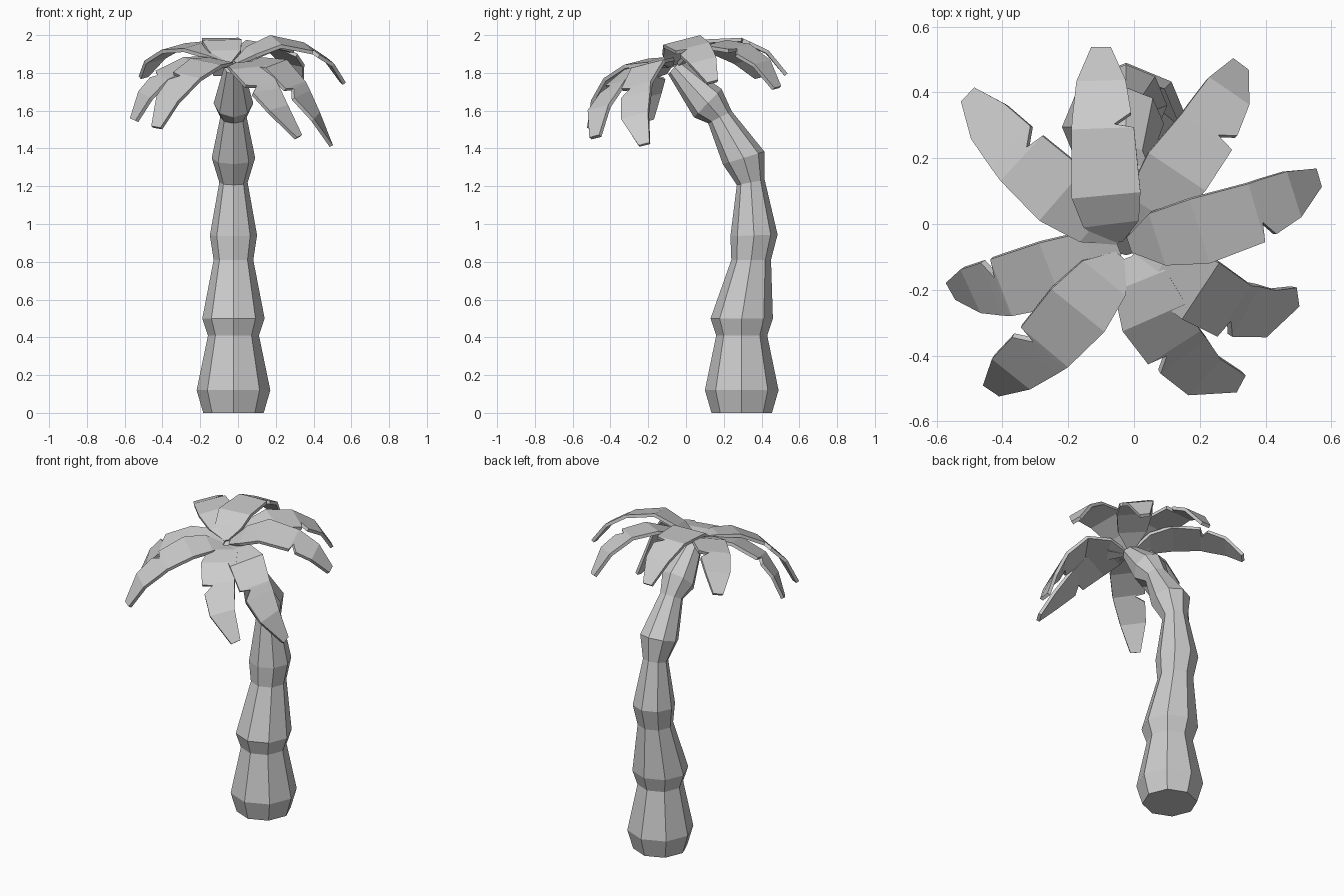
import bpy, bmesh
from math import sin, cos, pi, radians
from mathutils import Vector

if "Cube" in bpy.data.objects:
    bpy.data.objects.remove(bpy.data.objects["Cube"])


def add_object(name, bm):
    bmesh.ops.recalc_face_normals(bm, faces=bm.faces)
    mesh = bpy.data.meshes.new(name)
    bm.to_mesh(mesh)
    bm.free()
    obj = bpy.data.objects.new(name, mesh)
    bpy.context.collection.objects.link(obj)
    return obj


# Trunk: eight-sided rings along a leaning path (y, z, radius, tilt in degrees)
rings = [(.295, 0, .16, 0), (.295, .12, .195, 0), (.295, .41, .135, 0), (.295, .50, .165, 0),
         (.345, .81, .105, 0), (.36, .94, .125, 2), (.343, 1.22, .075, 10), (.305, 1.35, .115, 17),
         (.18, 1.565, .07, 27), (.115, 1.64, .105, 46), (-.06, 1.83, .05, 46)]
bm = bmesh.new()
loops = []
for y, z, r, tilt in rings:
    t = radians(tilt)
    loops.append([bm.verts.new((-.024 + r * cos(a), y + r * sin(a) * cos(t), z + r * sin(a) * sin(t)))
                  for a in (k * pi / 4 for k in range(8))])
for a, b in zip(loops, loops[1:]):
    for k in range(8):
        j = (k + 1) % 8
        bm.faces.new((a[k], a[j], b[j], b[k]))
bm.faces.new(loops[0])
bm.faces.new(loops[-1])
add_object("trunk", bm)

# Leaf outline: position along the midline, left half width, right half width (with a notch)
outline = [(0, .025, .025), (.4, .085, .085), (1, .105, .105), (2, .095, .095),
           (2.06, .094, .035), (2.3, .09, .088), (3, .075, .075), (4, .03, .03)]
crown_axis = Vector((0, -.25, .97)).normalized()


def leaf(name, *path):
    pts = [Vector(p) for p in path]
    # smoothed tangents at the midline points
    tans = [(pts[min(i + 1, 4)] - pts[max(i - 1, 0)]).normalized() for i in range(5)]
    bm = bmesh.new()
    rows = []
    for t, left, right in outline:
        i = min(int(t), 3)
        f = t - i
        p = pts[i].lerp(pts[i + 1], f)
        if 0 < t < 1:
            p.z += .015
        side = crown_axis.cross(tans[i].lerp(tans[i + 1], f)).normalized()
        rows.append((bm.verts.new(p + side * left), bm.verts.new(p - side * right)))
    for a, b in zip(rows, rows[1:]):
        bm.faces.new((a[0], a[1], b[1], b[0]))
    obj = add_object(name, bm)
    mod = obj.modifiers.new("thickness", 'SOLIDIFY')
    mod.thickness = .02
    mod.offset = 0


# Eight leaves around the crown, each along its own arching midline
leaf("leaf_back", (-.06, -.05, 1.85), (-.085, .09, 1.965), (-.095, .29, 1.975), (-.10, .43, 1.91), (-.10, .53, 1.79))
leaf("leaf_back_right", (0, -.03, 1.85), (.13, .16, 1.95), (.22, .28, 1.93), (.285, .4, 1.85), (.32, .48, 1.72))
leaf("leaf_right", (-.01, -.06, 1.85), (.2, -.02, 1.965), (.37, .035, 1.93), (.48, .09, 1.86), (.555, .14, 1.75))
leaf("leaf_front_right", (0, -.09, 1.84), (.2, -.2, 1.84), (.3, -.26, 1.73), (.41, -.27, 1.57), (.49, -.22, 1.42))
leaf("leaf_front", (-.01, -.1, 1.84), (.06, -.28, 1.82), (.12, -.37, 1.74), (.21, -.46, 1.61), (.32, -.48, 1.46))
leaf("leaf_front_left", (-.04, -.1, 1.84), (-.17, -.26, 1.85), (-.27, -.37, 1.78), (-.37, -.45, 1.66), (-.43, -.50, 1.51))
leaf("leaf_left", (-.05, -.07, 1.84), (-.25, -.15, 1.85), (-.4, -.19, 1.78), (-.49, -.2, 1.68), (-.55, -.2, 1.55))
leaf("leaf_back_left", (-.04, -.04, 1.85), (-.22, .09, 1.94), (-.34, .2, 1.93), (-.44, .31, 1.87), (-.50, .39, 1.78))
